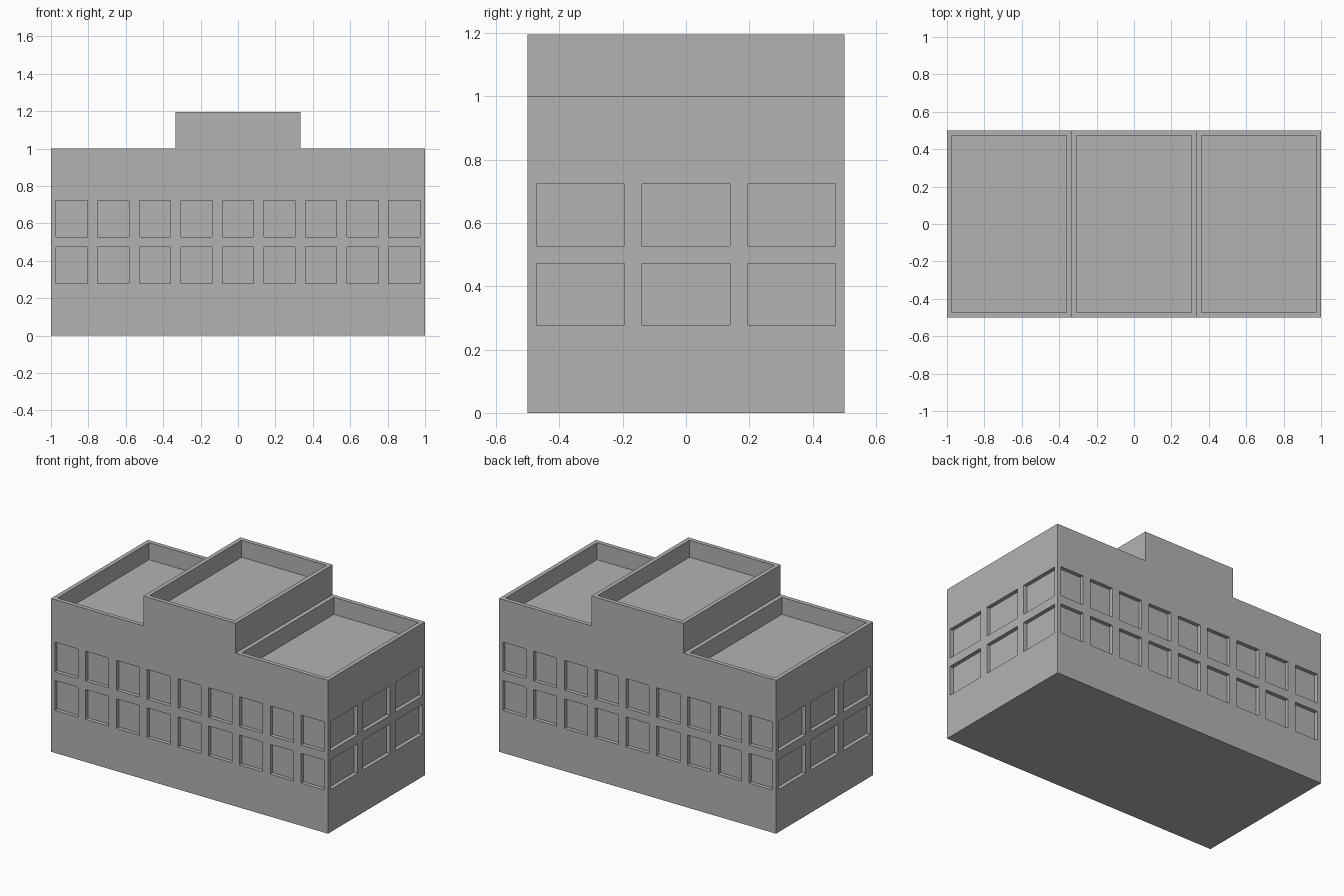
import bpy, bmesh
from mathutils import Vector

if "Cube" in bpy.data.objects:
    bpy.data.objects.remove(bpy.data.objects["Cube"])

UNIT = 1 / 36            # frame width around windows and roofs
WINDOW_DEPTH = 0.025
ROOF_DEPTH = 4 * UNIT
STEP = 1 / 3             # half width of the raised middle block
TOP = 1 + 7 * UNIT


def cut(bm, faces, point, normal):
    """Split the given faces along a plane."""
    edges = {e for f in faces for e in f.edges}
    verts = {v for f in faces for v in f.verts}
    bmesh.ops.bisect_plane(bm, geom=list(verts) + list(edges) + list(faces),
                           dist=1e-5, plane_co=point, plane_no=normal)


def recess(bm, faces, depth):
    """Leave a frame around each face and push its middle straight in."""
    bmesh.ops.inset_individual(bm, faces=faces, thickness=UNIT, use_even_offset=True)
    bmesh.ops.inset_individual(bm, faces=faces, thickness=0, depth=-depth)


def facing(bm, axis):
    return [f for f in bm.faces if abs(f.normal[axis]) > 0.9]


def window_band(bm, axis):
    return [f for f in facing(bm, axis) if 0.25 < f.calc_center_median().z < 0.75]


bm = bmesh.new()

# Stepped outline, extruded from front to back
outline = [(-1, 0), (1, 0), (1, 1), (STEP, 1), (STEP, TOP), (-STEP, TOP), (-STEP, 1), (-1, 1)]
front = bm.faces.new([bm.verts.new((x, -0.5, z)) for x, z in outline])
extruded = bmesh.ops.extrude_face_region(bm, geom=[front])
bmesh.ops.translate(bm, vec=(0, 1, 0),
                    verts=[g for g in extruded["geom"] if isinstance(g, bmesh.types.BMVert)])
bmesh.ops.recalc_face_normals(bm, faces=bm.faces[:])

# Storey lines around all walls
for z in (0.25, 0.5, 0.75, 1):
    cut(bm, facing(bm, 0) + facing(bm, 1), Vector((0, 0, z)), Vector((0, 0, 1)))

# Window bays: nine on front and back, three on each side
for i in range(1, 9):
    cut(bm, window_band(bm, 1), Vector((-1 + i * 2 / 9, 0, 0)), Vector((1, 0, 0)))
for i in range(1, 3):
    cut(bm, window_band(bm, 0), Vector((0, -0.5 + i / 3, 0)), Vector((0, 1, 0)))
bm.normal_update()

# Recessed windows, and roofs sunk behind parapets
windows = window_band(bm, 0) + window_band(bm, 1)
roofs = [f for f in bm.faces if f.normal.z > 0.9]
recess(bm, windows, WINDOW_DEPTH)
recess(bm, roofs, ROOF_DEPTH)

mesh = bpy.data.meshes.new("building")
bm.to_mesh(mesh)
bm.free()
building = bpy.data.objects.new("building", mesh)
bpy.context.collection.objects.link(building)

# Plain grey for the whole building
grey = bpy.data.materials.new("plain grey")
grey.use_nodes = True
colour = (0.45, 0.45, 0.45, 1)
grey.diffuse_color = colour
grey.node_tree.nodes["Principled BSDF"].inputs["Base Color"].default_value = colour
mesh.materials.append(grey)
